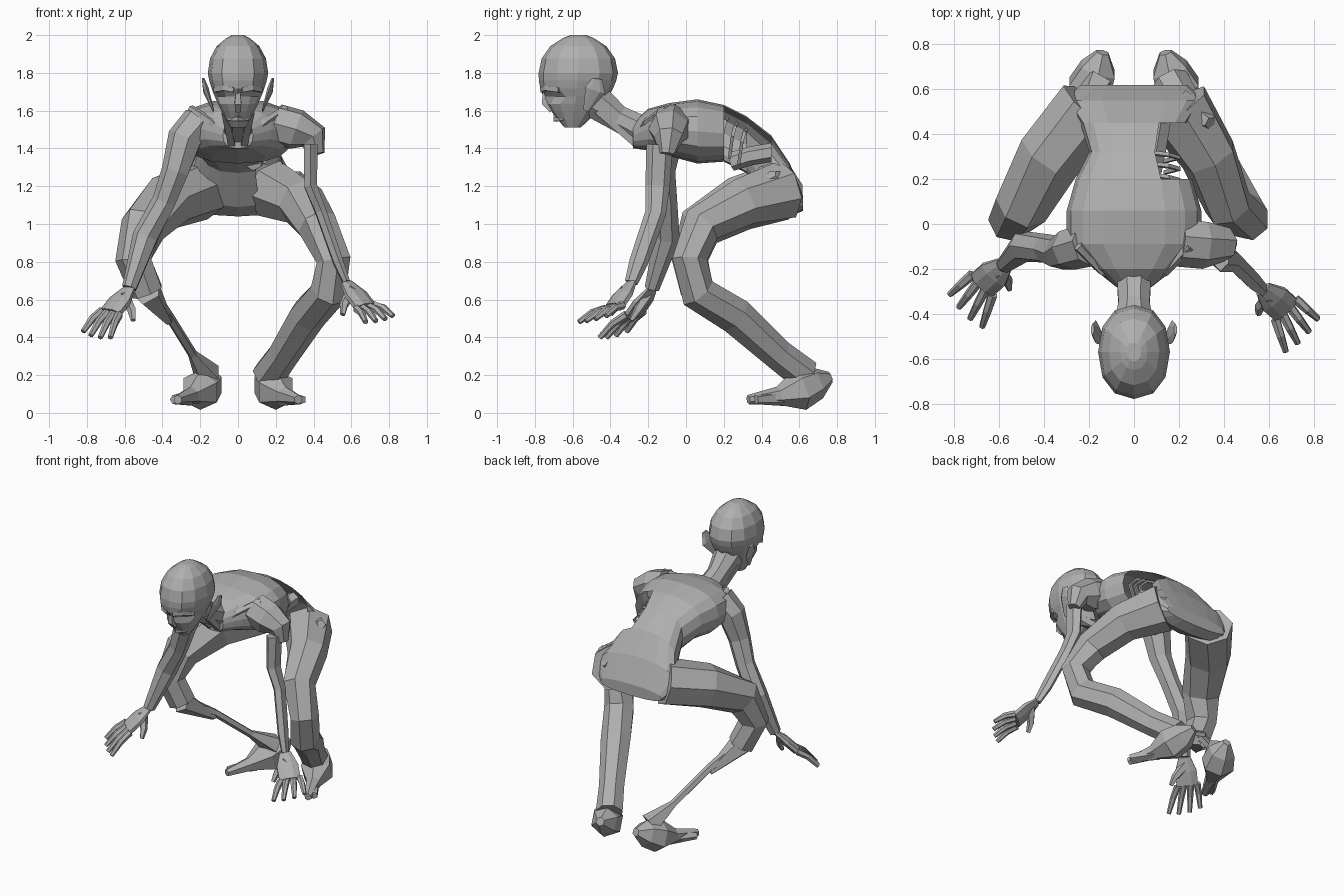
import bpy, bmesh
from math import sin, cos, pi, copysign
from mathutils import Vector

if "Cube" in bpy.data.objects:
    bpy.data.objects.remove(bpy.data.objects["Cube"])

skin_material = bpy.data.materials.new("ashen_grey")
skin_material.use_nodes = True
grey = (.43, .43, .43, 1)
skin_material.diffuse_color = grey
skin_material.node_tree.nodes["Principled BSDF"].inputs["Base Color"].default_value = grey

SIDES = {"left": 1, "right": -1}


def skin(name, loops, is_open=None):
    """Bridge point loops into a capped flat shell; is_open marks faces to remove."""
    bm = bmesh.new()
    rings = [[bm.verts.new(point) for point in loop] for loop in loops]
    for lower, upper in zip(rings, rings[1:]):
        for i in range(len(lower)):
            bm.faces.new((lower[i - 1], lower[i], upper[i], upper[i - 1]))
    bm.faces.new(rings[0])
    bm.faces.new(rings[-1])
    bmesh.ops.recalc_face_normals(bm, faces=bm.faces)
    if is_open:
        missing = [face for face in bm.faces if is_open(face.calc_center_median())]
        bmesh.ops.delete(bm, geom=missing, context='FACES')
    mesh = bpy.data.meshes.new(name)
    bm.to_mesh(mesh)
    bm.free()
    mesh.materials.append(skin_material)
    bpy.context.collection.objects.link(bpy.data.objects.new(name, mesh))


def outline(count, turn=0, power=1):
    """Cosine and sine pairs of a polygon; a power below one makes it boxier."""
    angles = [2 * pi * (k + turn) / count for k in range(count)]
    return [[copysign(abs(value) ** power, value) for value in (cos(angle), sin(angle))]
            for angle in angles]


def limb(name, path, radii, count=6, flat=1, ref=(1, 0, 0)):
    """Tube along a path; flat scales each radius along the ref direction."""
    points, ref = [Vector(point) for point in path], Vector(ref)
    last = len(points) - 1
    loops = []
    for i, (point, radius) in enumerate(zip(points, radii)):
        tangent = (points[min(i + 1, last)] - points[max(i - 1, 0)]).normalized()
        across = (ref - tangent * tangent.dot(ref)).normalized()
        normal = tangent.cross(across)
        loops.append([point + (across * c * flat + normal * s) * radius
                      for c, s in outline(count, .5)])
    skin(name, loops)


# Torso: cross-sections from neck to tail as y, middle height, half height, half width
sections = [(-.28, 1.47, .07, .08), (-.2, 1.5, .11, .18), (-.09, 1.5, .14, .3),
            (.06, 1.49, .17, .3), (.2, 1.48, .15, .26), (.32, 1.42, .15, .2),
            (.45, 1.28, .19, .24), (.55, 1.18, .14, .31), (.62, 1.11, .04, .24)]
skin("torso",
     [[(width * c, y, middle + height * s) for c, s in outline(16, power=.8)]
      for y, middle, height, width in sections],
     is_open=lambda centre: centre.x > .07 and .2 < centre.y < .45)

# Exposed ribs and lumbar spine in the open left flank
for i in range(3):
    start = Vector((.05, .22 + i * .05, 1.56 - i * .03))
    arc = [start + Vector((.15 * sin(t * pi * .8), -.04 * t, -.18 * t * t)) for t in (0, .3, .6, 1)]
    limb(f"rib_{i + 1}", arc, [.012] * len(arc), 4)
limb("lumbar_spine", [(.08, .24, 1.33), (.1, .34, 1.36), (.12, .46, 1.38)], [.05] * 3)

# Neck with cords and collarbones
limb("neck", [(0, -.48, 1.65), (0, -.36, 1.56), (0, -.2, 1.48)], [.1, .075, .085], 8)
for side, s in SIDES.items():
    limb(f"{side}_neck_cord", [(s * .07, -.47, 1.6), (s * .03, -.25, 1.41)], [.025, .025], 4)
    limb(f"{side}_collarbone", [(s * .03, -.26, 1.45), (s * .14, -.21, 1.54), (s * .25, -.1, 1.61)],
         [.022] * 3, 5)

# Head: domed cranium above the temples, tapering jaw below them
temple, dome, jaw = 1.8, .2, .29
half_width, half_depth = .16, .21
levels = [(temple + dome, -.57, .2, .2)]
for angle in (pi * step / 8 for step in range(1, 5)):
    levels.append((temple + dome * cos(angle), -.57, sin(angle), sin(angle)))
for drop in (step / 7 for step in range(1, 8)):
    levels.append((temple - jaw * drop, -.57 - .03 * drop,
                   1 - .75 * drop ** 1.4, 1 - .8 * drop ** 1.8))
head = []
for level, (z, middle, wide, deep) in enumerate(levels):
    loop = [Vector((half_width * wide * c, middle + half_depth * deep * s, z))
            for c, s in outline(12, power=.9)]
    for point in loop:
        # Sunken eye sockets beside the nose
        if level == 7 and point.y < middle - .05 and abs(point.x) > .01:
            point.y += .04
    head.append(loop)
skin("head", head)
limb("nose", [(0, -.75, 1.7), (0, -.745, 1.64), (0, -.71, 1.6)], [.015, .025, .02], 4)
for lip, z in {"upper_lip": 1.58, "lower_lip": 1.555}.items():
    limb(lip, [(-.05, -.645, z), (0, -.69, z), (.05, -.645, z)],
         [.01, .016, .01], 4, ref=(0, 0, 1))
for side, s in SIDES.items():
    limb(f"{side}_ear", [(s * .185, -.47, 1.77), (s * .17, -.48, 1.71), (s * .13, -.53, 1.6)],
         [.025, .055, .015], flat=.3)
    limb(f"{side}_brow", [(s * .02, -.76, 1.71), (s * .07, -.74, 1.72), (s * .12, -.67, 1.71)],
         [.018] * 3, 4, ref=(0, 0, 1))


def hand(side, wrist, reach):
    """Flattened palm, four jointed fingers fanned along the knuckles, and a thumb."""
    s = SIDES[side]
    wrist = Vector(wrist)
    knuckles = wrist + Vector((s * .1, -.09, -.13))
    fan = Vector((s * .045, .045, .01))
    limb(f"{side}_palm", [wrist, wrist.lerp(knuckles, .5), knuckles], [.04, .075, .075],
         8, .4, ref=fan.cross(knuckles - wrist))
    for i, spread in enumerate((-1, -.35, .35, 1)):
        root = knuckles + fan * spread
        length = 1.2 - .15 * abs(spread)
        tip = root + Vector((s * .07, -.11, -reach)) * length + fan * spread * .6
        joint = root.lerp(tip, .5) + Vector((0, 0, .015))
        limb(f"{side}_finger_{i + 1}", [root, joint, tip], [.023, .02, .014], 6)
    thumb = wrist + Vector((s * -.02, -.11, -.17))
    limb(f"{side}_thumb", [wrist.lerp(knuckles, .3), wrist.lerp(thumb, .7), thumb],
         [.035, .024, .014], 5)


# Arms: the left one is wasted to a thin strip below its shoulder
left_wrist, right_wrist = (.575, -.29, .69), (-.575, -.18, .66)
limb("left_shoulder", [(.2, -.08, 1.53), (.31, -.09, 1.5), (.4, -.09, 1.46), (.42, -.1, 1.37)],
     [.11, .11, .08, .04], 7, ref=(0, 1, 0))
limb("left_arm", [(.385, -.14, 1.42), (.385, -.15, 1.2), (.44, -.16, 1.06), (.53, -.25, .8), left_wrist],
     [.07, .065, .055, .05, .035], flat=.6)
limb("right_arm", [(-.2, -.09, 1.54), (-.28, -.11, 1.45), (-.33, -.13, 1.28), (-.39, -.11, 1.12),
                   (-.49, -.1, .93), right_wrist],
     [.1, .095, .075, .065, .07, .04], 7)
hand("left", left_wrist, reach=.06)
hand("right", right_wrist, reach=.11)

# Legs: the left knee is turned in, the right shin is stripped to bone
for side, s in SIDES.items():
    wide = .42 if side == "left" else .5
    hip, knee, kneecap, below_knee, ankle = (Vector((s * x, y, z)) for x, y, z in (
        (.19, .52, 1.18), (wide, .08, .99), (wide / 2 + .3, .02, .81), (.48, .06, .64), (.16, .63, .2)))
    thigh = hip.lerp(knee, .5) + Vector((s * .03, 0, .03))
    calf = below_knee.lerp(ankle, .35) + Vector((0, 0, .03))
    lower = below_knee.lerp(ankle, .75)
    if side == "left":
        limb("left_leg", [hip, thigh, knee, kneecap, below_knee, calf, lower, ankle],
             [.16, .13, .11, .095, .1, .1, .085, .09], 7)
        limb("left_hip_crest", [(.2, .5, 1.2), (.3, .47, 1.22), (.34, .45, 1.26)], [.1, .07, .03], 5)
    else:
        limb("right_thigh", [hip, thigh, knee, kneecap, below_knee], [.16, .15, .125, .1, .09], 7)
        limb("right_calf_remnant", [below_knee, below_knee.lerp(ankle, .35)], [.08, .025], 5)
        limb("right_shin_bone", [below_knee, calf, lower, ankle], [.05, .026, .026, .075], 5)
    # Foot from heel to toe, with a lower block of outer toes
    limb(f"{side}_foot", [(s * .14, .765, .19), (s * .16, .69, .16), (s * .2, .6, .12),
                          (s * .25, .49, .09), (s * .32, .33, .07)],
         [.03, .09, .11, .05, .025])
    limb(f"{side}_outer_toes", [(s * .23, .52, .08), (s * .34, .37, .07)], [.045, .025], 5)
